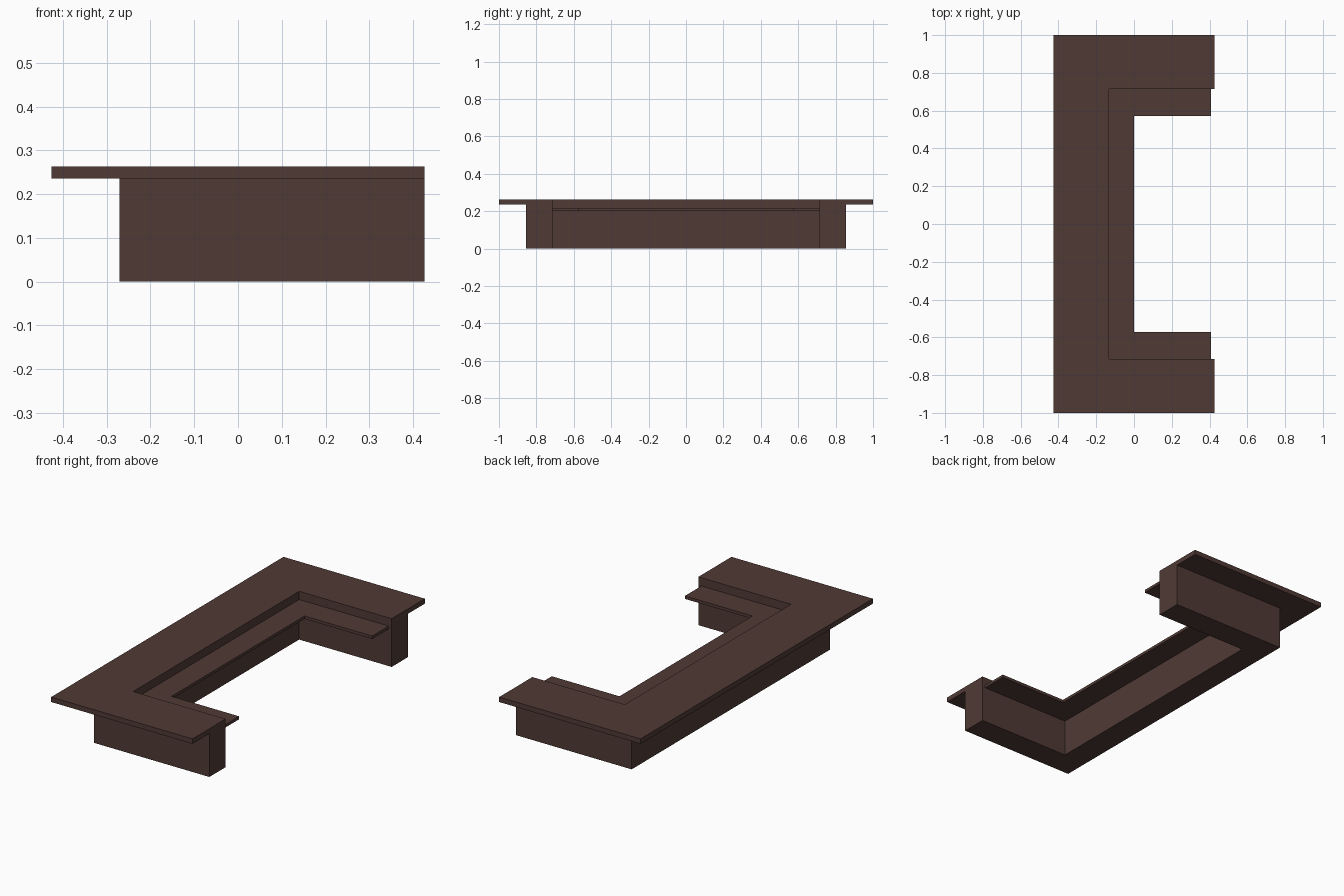
import bpy, bmesh

if "Cube" in bpy.data.objects:
    bpy.data.objects.remove(bpy.data.objects["Cube"])

# Dark brown finish shared by all parts
brown = bpy.data.materials.new("dark_brown")
brown.diffuse_color = (0.08, 0.042, 0.035, 1)
brown.use_nodes = True
brown.node_tree.nodes["Principled BSDF"].inputs["Base Color"].default_value = brown.diffuse_color


def u_shape(name, x_out, y_out, x_in, y_in, x_end, z0, z1):
    """Extrude a U-shaped outline, open towards +x."""
    outline = [(x_end, -y_out), (x_end, -y_in), (x_in, -y_in), (x_in, y_in),
               (x_end, y_in), (x_end, y_out), (x_out, y_out), (x_out, -y_out)]
    bm = bmesh.new()
    base = bm.faces.new([bm.verts.new((x, y, z0)) for x, y in outline])
    top = bmesh.ops.extrude_face_region(bm, geom=[base], use_keep_orig=True)["geom"]
    bmesh.ops.translate(bm, vec=(0, 0, z1 - z0),
                        verts=[v for v in top if isinstance(v, bmesh.types.BMVert)])
    bmesh.ops.recalc_face_normals(bm, faces=bm.faces)
    mesh = bpy.data.meshes.new(name)
    bm.to_mesh(mesh)
    bm.free()
    mesh.materials.append(brown)
    obj = bpy.data.objects.new(name, mesh)
    bpy.context.collection.objects.link(obj)
    return obj


# Upright counter wall
u_shape("counter_wall", -0.271, 0.855, -0.132, 0.715, 0.426, 0, 0.236)
# Overhanging counter top
u_shape("counter_top", -0.426, 1.0, -0.132, 0.715, 0.426, 0.236, 0.263)
# Lower inner work shelf, slightly short of the wall ends
u_shape("inner_shelf", -0.132, 0.715, 0.0, 0.573, 0.408, 0.202, 0.218)
